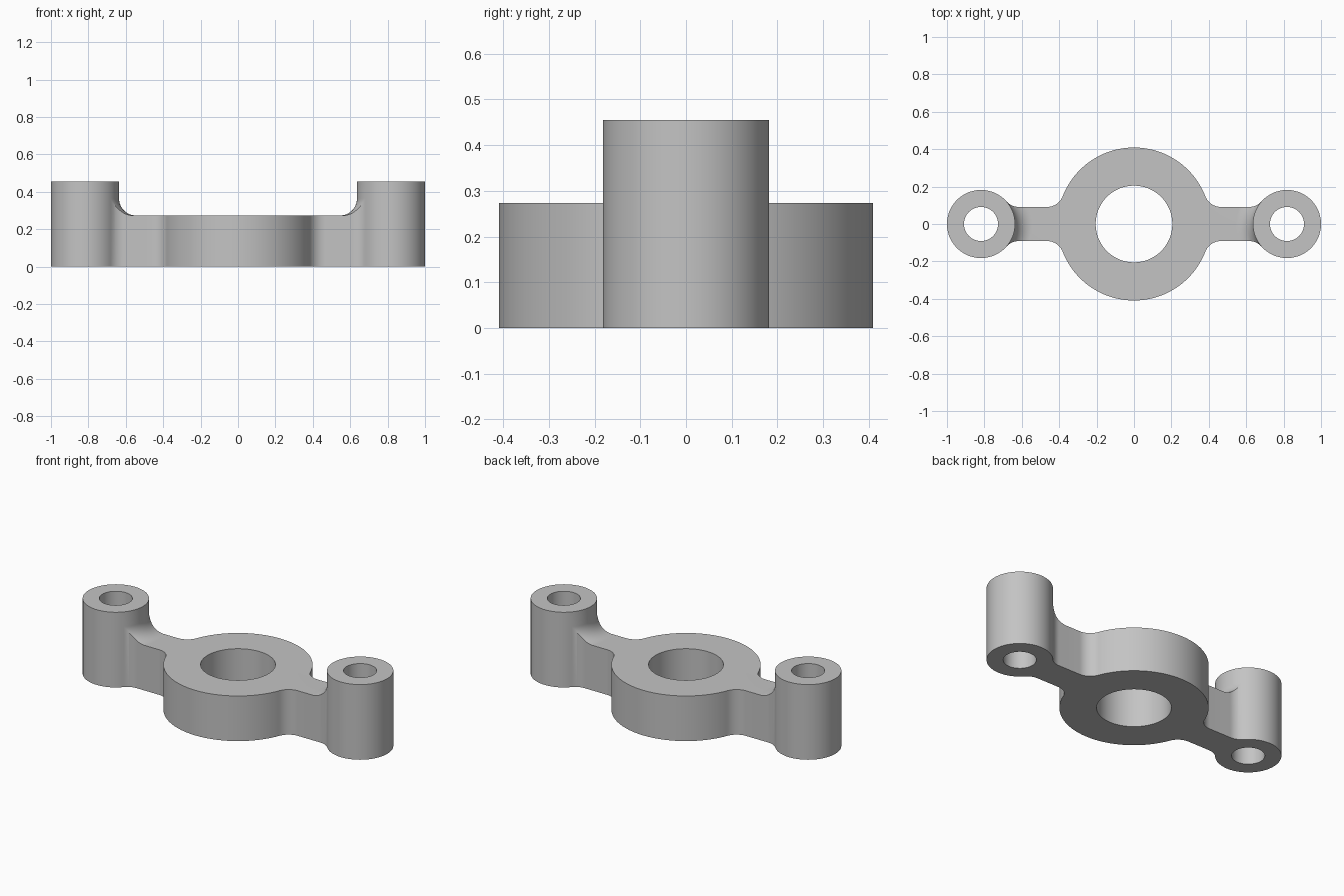
import bpy, bmesh
from math import sin, cos, atan2, sqrt, hypot, pi
from mathutils import Vector

cube = bpy.data.objects.get("Cube")
if cube:
    bpy.data.objects.remove(cube, do_unlink=True)

# Main dimensions
HUB_R, HUB_BORE, HUB_H = 0.409, 0.205, 0.273
BOSS_X, BOSS_R, BOSS_BORE, BOSS_H = 0.818, 0.182, 0.091, 0.455
ARM_W, FILLET = 0.091, 0.091
BLEND_Z = HUB_H + FILLET
BLEND_R = BOSS_R + FILLET


def arc(cx, cy, r, start, end, n):
    """Points on an arc, both ends included."""
    angles = [start + (end - start) * i / n for i in range(n + 1)]
    return [(cx + r * cos(a), cy + r * sin(a)) for a in angles]


def at(points, z):
    return [(x, y, z) for x, y in points]


bm = bmesh.new()


def face(points):
    bm.faces.new([bm.verts.new(p) for p in points])


def strip(row_a, row_b):
    for i in range(len(row_a) - 1):
        face([row_a[i], row_a[i + 1], row_b[i + 1], row_b[i]])


# Plan outline of one quarter: hub, corner fillet, arm, neck, boss
cy = ARM_W + FILLET
hub_dx = sqrt((HUB_R + FILLET) ** 2 - cy ** 2)
boss_dx = sqrt(BLEND_R ** 2 - cy ** 2)
hub_t, boss_t = atan2(cy, hub_dx), atan2(cy, boss_dx)
blend_x = BOSS_X - sqrt(BLEND_R ** 2 - ARM_W ** 2)
neck_x = BOSS_X - boss_dx

hub_edge = arc(0, 0, HUB_R, pi / 2, hub_t, 36)
hub_edge += arc(hub_dx, cy, FILLET, pi + hub_t, 1.5 * pi, 12)[1:]
hub_edge.append((blend_x, ARM_W))
neck = [(blend_x + (neck_x - blend_x) * i / 8, ARM_W) for i in range(8)]
neck += arc(neck_x, cy, FILLET, 1.5 * pi, 2 * pi - boss_t, 12)
boss_edge = arc(BOSS_X, 0, BOSS_R, pi - boss_t, 0, 40)
hub_bore = arc(0, 0, HUB_BORE, 0, pi / 2, 32)
boss_bore = arc(BOSS_X, 0, BOSS_BORE, 0, pi, 32)

# Curved blend from arm top up to boss wall, turned about the boss axis
rows = []
for x, y in neck:
    rho = min(max(hypot(x - BOSS_X, y), BOSS_R), BLEND_R)
    z = BLEND_Z - sqrt(max(FILLET ** 2 - (BLEND_R - rho) ** 2, 0))
    rows.append(at(arc(BOSS_X, 0, rho, pi, atan2(y, x - BOSS_X), 14), z))
for lower, upper in zip(rows, rows[1:]):
    strip(lower, upper)
boss_front = [(x, y) for x, y, z in rows[-1]]

# Outer walls
strip(at(hub_edge, 0), at(hub_edge, HUB_H))
strip(at(neck, 0), [row[-1] for row in rows])
strip(at(boss_edge, 0), at(boss_edge, BLEND_Z))
boss_ring = boss_front + boss_edge[1:]
strip(at(boss_ring, BLEND_Z), at(boss_ring, BOSS_H))

# Bore walls
strip(at(hub_bore, 0), at(hub_bore, HUB_H))
strip(at(boss_bore, 0), at(boss_bore, BOSS_H))

# Flat hub top, boss top and underside
blend_start = [(x, y) for x, y, z in reversed(rows[0])]
face(at(hub_bore + hub_edge + blend_start[1:], HUB_H))
face(at(boss_ring + boss_bore, BOSS_H))
face(at(hub_bore + hub_edge + neck[1:] + boss_edge[1:] + boss_bore, 0))

# Mirror the quarter into the whole link and weld it
bmesh.ops.remove_doubles(bm, verts=bm.verts[:], dist=1e-5)
for flip in (Vector((1, -1, 1)), Vector((-1, 1, 1))):
    copy = bmesh.ops.duplicate(bm, geom=bm.verts[:] + bm.edges[:] + bm.faces[:])
    for item in copy["geom"]:
        if isinstance(item, bmesh.types.BMVert):
            item.co *= flip
bmesh.ops.remove_doubles(bm, verts=bm.verts[:], dist=1e-5)
bmesh.ops.recalc_face_normals(bm, faces=bm.faces[:])

mesh = bpy.data.meshes.new("link_body")
bm.to_mesh(mesh)
bm.free()
body = bpy.data.objects.new("link_body", mesh)
bpy.context.collection.objects.link(body)

# Plain grey metal
grey = bpy.data.materials.new("plain_grey")
grey.use_nodes = True
colour = (0.55, 0.55, 0.55, 1)
grey.diffuse_color = colour
grey.node_tree.nodes["Principled BSDF"].inputs["Base Color"].default_value = colour
mesh.materials.append(grey)

bpy.ops.object.select_all(action="DESELECT")
body.select_set(True)
bpy.context.view_layer.objects.active = body
bpy.ops.object.shade_smooth_by_angle(angle=pi / 6)
